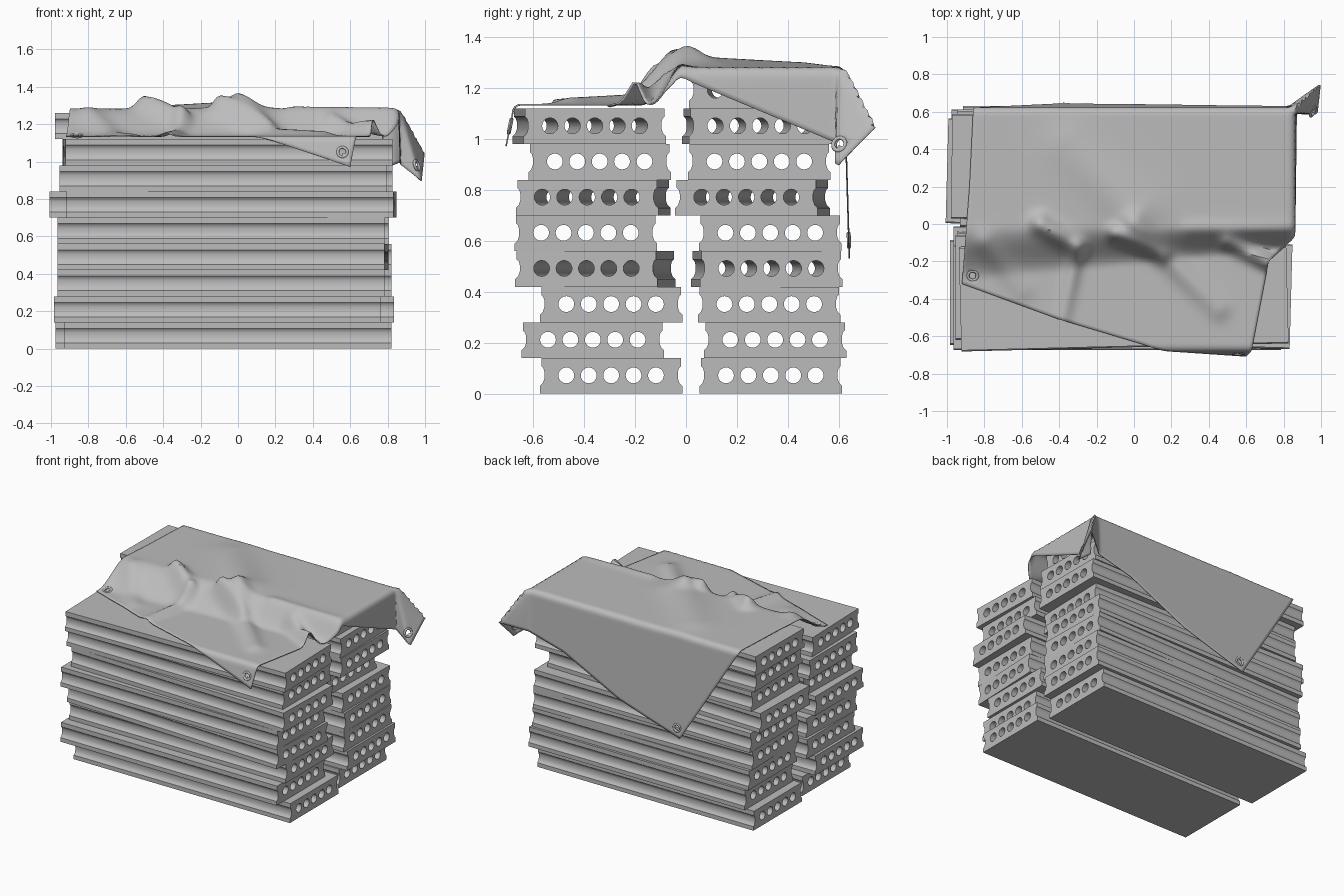
import bpy, bmesh, math
from mathutils import Vector, Matrix

if "Cube" in bpy.data.objects:
    bpy.data.objects.remove(bpy.data.objects["Cube"])

LENGTH, HALF_WIDTH, HEIGHT = 1.75, 0.28, 0.14
scene = bpy.context.scene


def material(name, value):
    mat = bpy.data.materials.new(name)
    mat.use_nodes = True
    color = (value, value, value, 1)
    mat.diffuse_color = color
    mat.node_tree.nodes["Principled BSDF"].inputs["Base Color"].default_value = color
    return mat


grey = material("plain grey", 0.5)


def add_object(name, mesh):
    obj = bpy.data.objects.new(name, mesh)
    scene.collection.objects.link(obj)
    return obj


def smooth(obj, angle):
    bpy.ops.object.select_all(action="DESELECT")
    obj.select_set(True)
    bpy.context.view_layer.objects.active = obj
    bpy.ops.object.shade_smooth_by_angle(angle=math.radians(angle))


# Hollow-core slab: a grooved outline with five round channels, extruded
def slab_mesh():
    curve = bpy.data.curves.new("slab_profile", "CURVE")
    curve.dimensions, curve.fill_mode = "2D", "BOTH"
    curve.extrude = LENGTH / 2

    def loop(points):
        spline = curve.splines.new("POLY")
        spline.points.add(len(points) - 1)
        for point, (x, y) in zip(spline.points, points):
            point.co = (x, y, 0, 1)
        spline.use_cyclic_u = True

    side = [(HALF_WIDTH, 0), (HALF_WIDTH, 0.03), (0.268, 0.042), (0.262, 0.06),
            (0.262, 0.085), (0.266, 0.1), (0.274, 0.108), (0.274, HEIGHT)]
    loop(side + [(-x, y) for x, y in reversed(side)])
    for i in range(-2, 3):
        turn = [k * math.tau / 24 for k in range(24)]
        loop([(i * 0.088 + 0.031 * math.cos(a), 0.072 + 0.031 * math.sin(a)) for a in turn])
    helper = add_object("profile_helper", curve)
    bpy.context.view_layer.update()
    mesh = bpy.data.meshes.new_from_object(helper.evaluated_get(bpy.context.evaluated_depsgraph_get()))
    bpy.data.objects.remove(helper)
    # profile plane becomes yz, extrusion becomes x
    mesh.transform(Matrix(((0, 0, 1, 0), (1, 0, 0, 0), (0, 1, 0, 0), (0, 0, 0, 1))))
    bm = bmesh.new()
    bm.from_mesh(mesh)
    bmesh.ops.remove_doubles(bm, verts=bm.verts, dist=0.0001)
    bmesh.ops.recalc_face_normals(bm, faces=bm.faces)
    bm.to_mesh(mesh)
    bm.free()
    mesh.materials.clear()
    mesh.materials.append(grey)
    return mesh


# Two loose stacks; each slab is (x, y, turn)
stacks = {
    "front_slab": [(-.053, -.294, 0), (-.11, -.366, 0), (-.09, -.294, 0), (-.08, -.356, -.04),
                   (-.09, -.393, 0), (-.035, -.365, -.027), (-.08, -.339, 0), (-.055, -.38, .025)],
    "back_slab": [(-.1, .333, 0), (-.04, .35, 0), (-.055, .327, 0), (-.06, .317, .02),
                  (-.07, .331, 0), (-.125, .261, -.027), (-.05, .288, 0), (-.06, .278, .015),
                  (-.1, .3, -.01)],
}
mesh = slab_mesh()
for name, slabs in stacks.items():
    for row, (x, y, turn) in enumerate(slabs):
        obj = add_object(f"{name}_{row + 1}", mesh)
        obj.location = (x, y, row * HEIGHT)
        obj.rotation_euler.z = turn
smooth(obj, 35)

# Tarpaulin: a flat sheet outline, draped over the stacks by a rule
RIGHT, BACK, FRONT, FOLD = 0.83, 0.59, -0.65, 0.03
ridges = [  # x, y to x, y, width, height
    (0, .06, -.35, .42, .13, .04), (-.5, 0, -.3, -.13, .05, .07),
    (-.3, -.12, -.38, -.5, .04, .04), (-.1, -.05, .15, -.17, .04, .07),
    (0, 0, .45, -.45, .06, .05), (.72, -.2, .5, -.1, .04, .09),
    (.3, -.02, .8, -.02, .04, .012), (-.8, -.1, -.6, -.35, .06, .03),
]


def ease(t):
    t = min(max(t, 0), 1)
    return t * t * (3 - 2 * t)


def surface(x, y):
    low = -0.22 + 0.1 * x
    z = 1.135 + 0.145 * ease((y - low) / (-0.01 - low))
    p = Vector((x, y))
    for ax, ay, bx, by, width, height in ridges:
        a, d = Vector((ax, ay)), Vector((bx - ax, by - ay))
        t = min(max((p - a).dot(d) / d.length_squared, 0), 1)
        z += height * (1 - 0.5 * t) * math.exp(-((p - a - d * t).length / width) ** 2)
    return z


def fold(over, slope):
    """Rounded edge: distance past the edge gives (outward, down)."""
    if over <= 0:
        return 0, 0
    a = min(over / FOLD, math.pi / 2)
    rest = max(over - FOLD * math.pi / 2, 0)
    return FOLD * math.sin(a) + rest * slope, FOLD * (1 - math.cos(a)) + rest


def drape(p):
    ox, oy, of = p.x - RIGHT, p.y - BACK, FRONT - p.y
    x, y = min(p.x, RIGHT), max(min(p.y, BACK), FRONT)
    z = surface(x, y)
    if ox > 0 and oy > 0:  # spare cloth at the corner sticks out as a flag
        m, far = min(ox, oy), max(ox, oy)
        out, down = fold(far, 0.03)
        back = 0.6 * min(max(ox - oy, 0), oy)
        return Vector((x + (out if ox > oy else out * ox / oy) + 0.52 * m,
                       y + (out if oy >= ox else out * oy / ox) + 0.48 * m - back, z - down))
    hx, dx = fold(ox, 0.03)
    hy, dy = fold(oy, 0.03)
    hf, df = fold(of, 0.2)
    return Vector((x + hx, y + hy - hf, z - dx - dy - df))


def along(points, t):
    """Point at fraction t of a polyline, by length."""
    points = [Vector(p) for p in points]
    steps = [(b - a).length for a, b in zip(points, points[1:])]
    left = t * sum(steps)
    for a, b, s in zip(points, points[1:], steps):
        if left <= s + 1e-6:
            return a.lerp(b, left / s)
        left -= s
    return points[-1]


left_c, front_c, right_c, back_c = (-.92, -.32), (.6, -.83), (1.23, .8), (-.4, 1.36)
front_edge = [left_c, (-.4, -.51), (.05, -.645), front_c]
back_edge = [back_c, (.1, 1.2), (.55, .98), right_c]
left_edge = [left_c, (-.88, .2), (-.86, .62), back_c]
right_edge = [front_c, (.72, -.2), (.87, -.06), right_c]


def sheet(u, v):
    f, b, l, r = (along(e, t) for e, t in
                  ((front_edge, u), (back_edge, u), (left_edge, v), (right_edge, v)))
    c = [Vector(p) for p in (left_c, front_c, back_c, right_c)]
    corners = c[0].lerp(c[1], u).lerp(c[2].lerp(c[3], u), v)
    return f.lerp(b, v) + l.lerp(r, u) - corners


N = 90
eyelets = [sheet(u, v) for u in (.035, .965) for v in (.035, .965)]
bm = bmesh.new()
flat = [[sheet(i / N, j / N) for j in range(N + 1)] for i in range(N + 1)]
verts = [[bm.verts.new(drape(p)) for p in line] for line in flat]
for i in range(N):
    for j in range(N):
        middle = (flat[i][j] + flat[i + 1][j + 1]) / 2
        if min((middle - e).length for e in eyelets) > 0.018:
            bm.faces.new((verts[i][j], verts[i + 1][j], verts[i + 1][j + 1], verts[i][j + 1]))
bmesh.ops.delete(bm, geom=[v for v in bm.verts if not v.link_faces], context="VERTS")
cloth = bpy.data.meshes.new("tarpaulin")
bm.to_mesh(cloth)
bm.free()
cloth.materials.append(grey)
tarp = add_object("tarpaulin", cloth)
smooth(tarp, 50)
thick = tarp.modifiers.new("thickness", "SOLIDIFY")
thick.thickness, thick.offset = 0.006, 0

# Eyelet rings at the four corners of the sheet
for k, e in enumerate(eyelets):
    step = 0.01
    across = drape(e + Vector((step, 0))) - drape(e - Vector((step, 0)))
    up = drape(e + Vector((0, step))) - drape(e - Vector((0, step)))
    bpy.ops.mesh.primitive_torus_add(major_radius=0.026, minor_radius=0.008, major_segments=24,
                                     minor_segments=8, location=drape(e))
    ring = bpy.context.object
    ring.name = f"eyelet_{k + 1}"
    ring.rotation_euler = across.cross(up).to_track_quat("Z", "Y").to_euler()
    ring.data.materials.append(grey)
    smooth(ring, 60)
